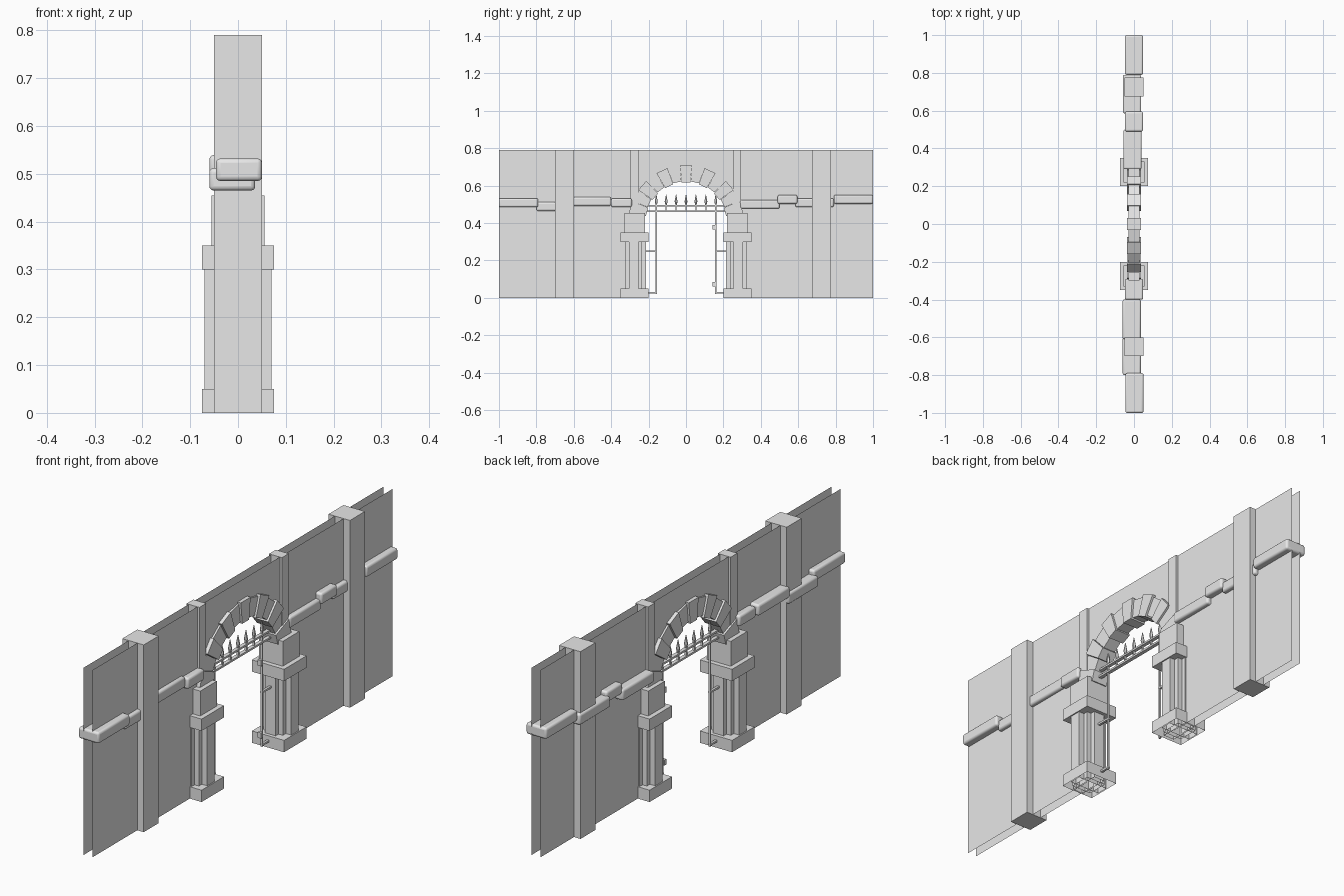
import bpy, bmesh
from math import sin, cos, pi, radians
from mathutils import Vector

old = bpy.data.objects.get("Cube")
if old:
    bpy.data.objects.remove(old, do_unlink=True)

stone = bpy.data.materials.new("pale_stone")
stone.use_nodes = True
GREY = (0.8, 0.8, 0.8, 1)
stone.diffuse_color = GREY
stone.node_tree.nodes["Principled BSDF"].inputs["Base Color"].default_value = GREY


def finish(name, bm):
    mesh = bpy.data.meshes.new(name)
    bm.to_mesh(mesh)
    bm.free()
    mesh.materials.append(stone)
    obj = bpy.data.objects.new(name, mesh)
    bpy.context.collection.objects.link(obj)
    return obj


def add_box(bm, xs, ys, zs, open_bottom=False):
    verts = bmesh.ops.create_cube(bm, size=1)["verts"]
    for v in verts:
        for axis, (lo, hi) in enumerate((xs, ys, zs)):
            v.co[axis] = hi if v.co[axis] > 0 else lo
    if open_bottom:
        faces = {f for v in verts for f in v.link_faces}
        base = [f for f in faces if f.calc_center_median().z < zs[0] + 1e-5]
        bmesh.ops.delete(bm, geom=base, context="FACES_ONLY")
    return verts


def box(name, xs, ys, zs, bevel=0, open_bottom=False):
    bm = bmesh.new()
    add_box(bm, xs, ys, zs, open_bottom)
    obj = finish(name, bm)
    if bevel:
        mod = obj.modifiers.new("rounded_edges", "BEVEL")
        mod.width = bevel
        mod.segments = 3
        bpy.context.view_layer.objects.active = obj
        obj.select_set(True)
        bpy.ops.object.shade_smooth_by_angle(angle=radians(40))
        obj.select_set(False)
    return obj


def both(w):
    return (-w, w)


HEIGHT = 0.79
SPRING = 0.40   # height of the arch centre

# Wall: two thin sheets with an arched opening
OPEN_R = 0.27
outline = [(-1, 0), (-OPEN_R, 0)]
outline += [(-OPEN_R * cos(pi * i / 20), SPRING + OPEN_R * sin(pi * i / 20)) for i in range(21)]
outline += [(OPEN_R, 0), (1, 0), (1, HEIGHT), (-1, HEIGHT)]
for name, x in (("wall_sheet_left", 0.02), ("wall_sheet_right", -0.02)):
    bm = bmesh.new()
    face = bm.faces.new([bm.verts.new((x, y, z)) for y, z in outline])
    face.normal_update()
    if face.normal.x * x < 0:
        face.normal_flip()
    bmesh.ops.triangulate(bm, faces=[face])
    finish(name, bm)

# Large and narrow posts
box("front_post", both(0.05), (-0.70, -0.60), (0, HEIGHT))
box("back_post", both(0.05), (0.675, 0.775), (0, HEIGHT))
box("front_narrow_post", both(0.03), (-0.30, -0.255), (0.5, HEIGHT))
box("back_narrow_post", both(0.03), (0.25, 0.295), (0.5, HEIGHT))

# Rounded band stones: y start, y end, bottom height, x centre
band = [(-1, -0.79, 0.485, 0.002), (-0.80, -0.60, 0.465, -0.012),
        (-0.61, -0.40, 0.492, -0.012), (-0.40, -0.29, 0.485, 0),
        (0.29, 0.50, 0.477, -0.008), (0.49, 0.595, 0.503, 0),
        (0.585, 0.79, 0.485, -0.01), (0.79, 1, 0.503, 0)]
for i, (y0, y1, z, x) in enumerate(band):
    box(f"band_stone_{i + 1}", (x - 0.048, x + 0.048), (y0, y1), (z, z + 0.047), bevel=0.009)

# Columns: open base, cross-shaped shaft, capital and upper block
for side, s in (("front", -1), ("back", 1)):
    def span(a, b):
        return tuple(sorted((s * a, s * b)))
    box(side + "_column_base", both(0.075), span(0.20, 0.35), (0, 0.05), open_bottom=True)
    box(side + "_column_core", both(0.045), span(0.235, 0.325), (0, 0.30), open_bottom=True)
    box(side + "_column_pilaster", both(0.07), span(0.255, 0.305), (0, 0.30), open_bottom=True)
    box(side + "_column_cross_pilaster", both(0.025), span(0.215, 0.345), (0, 0.30), open_bottom=True)
    box(side + "_column_capital", both(0.075), span(0.20, 0.35), (0.30, 0.35))
    box(side + "_column_block", both(0.055), span(0.22, 0.33), (0.35, 0.455))

# Arch: wedge stones alternating in depth and size
COUNT = 13
START = radians(10)
step = (pi - 2 * START) / COUNT
for i in range(COUNT):
    odd = i % 2
    depth = 0.028 if odd else 0.036
    r_in, r_out = (0.224, 0.302) if odd else (0.218, 0.31)
    bm = bmesh.new()
    for v in add_box(bm, (-1, 1), (-1, 1), (-1, 1)):
        angle = START + step * (i + 0.5 + 0.49 * v.co.y)
        r = r_out if v.co.z > 0 else r_in
        v.co = Vector((v.co.x * depth, -r * cos(angle), SPRING + r * sin(angle)))
    bmesh.ops.recalc_face_normals(bm, faces=bm.faces)
    finish(f"arch_stone_{i + 1}", bm)

# Gate: rails, spiked pickets and long side bars
for name, z in (("upper_rail", 0.493), ("lower_rail", 0.463)):
    box("gate_" + name, both(0.008), both(0.225), (z - 0.004, z + 0.004))
for i in range(7):
    y = (i - 3) * 0.053
    bm = bmesh.new()
    bottom = 0.02 if i in (0, 6) else 0.46
    add_box(bm, both(0.004), (y - 0.003, y + 0.003), (bottom, 0.51))
    for z0, z1, r0, r1 in ((0.495, 0.515, 0.003, 0.008), (0.515, 0.552, 0.008, 0.001)):
        cone = bmesh.ops.create_cone(bm, cap_ends=True, segments=6, radius1=r0,
                                     radius2=r1, depth=z1 - z0)
        bmesh.ops.translate(bm, verts=cone["verts"], vec=(0, y, (z0 + z1) / 2))
    finish(f"gate_picket_{i + 1}", bm)

# Hinge pins and latches
for side, s in (("front", -1), ("back", 1)):
    for level, z in (("lower", 0.028), ("upper", 0.25)):
        box(f"{side}_{level}_hinge", both(0.005), sorted((s * 0.155, s * 0.24)), (z - 0.004, z + 0.004))
for level, z in (("lower", 0.073), ("upper", 0.378)):
    box(level + "_latch", both(0.008), (0.143, 0.155), (z - 0.012, z + 0.012))
